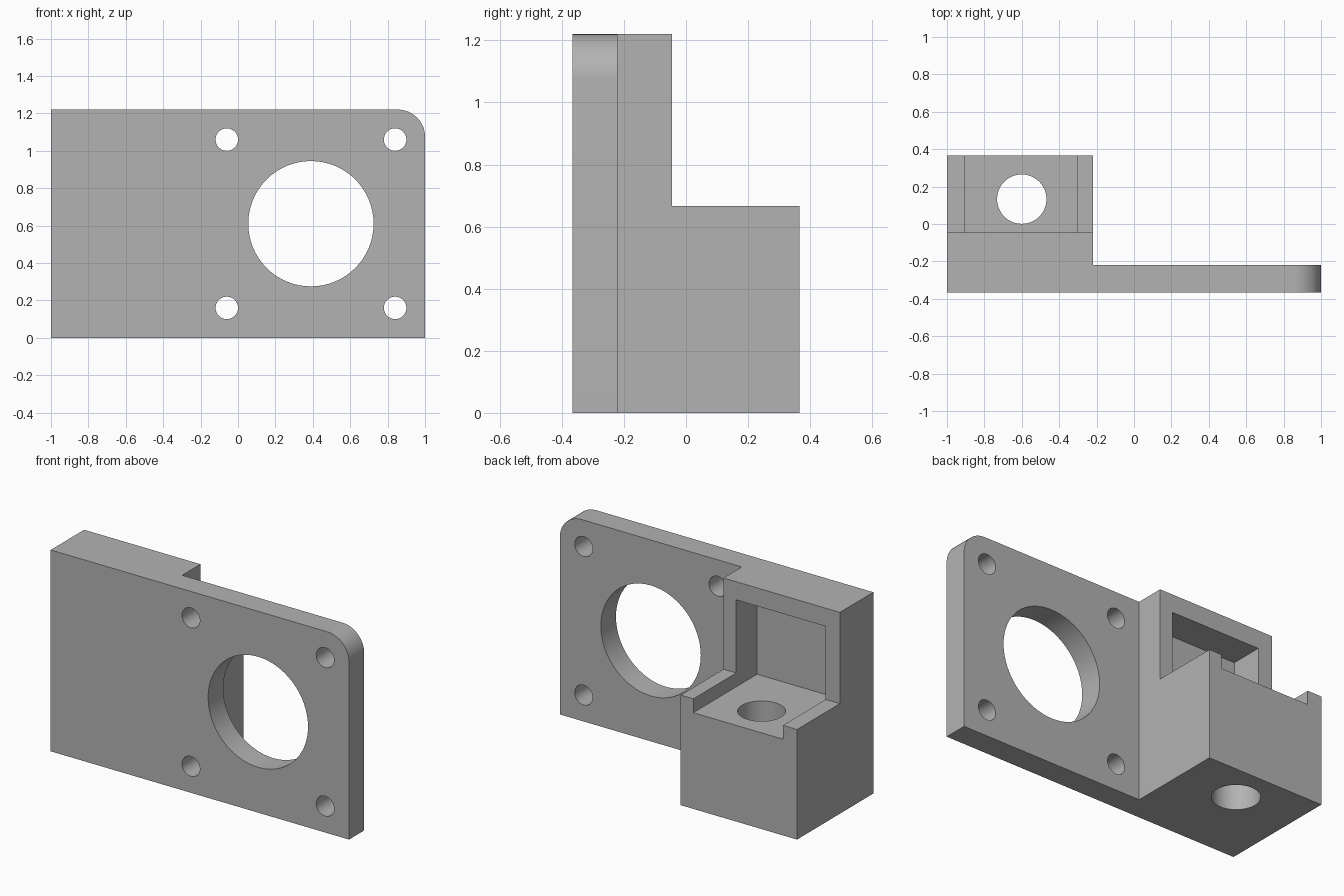
import bpy, bmesh, math
from mathutils import Matrix, Vector

if "Cube" in bpy.data.objects:
    bpy.data.objects.remove(bpy.data.objects["Cube"], do_unlink=True)

LEFT, RIGHT, FRONT, BACK, TOP = -1.0, 1.0, -0.365, 0.365, 1.22
BLOCK_X, PLATE_Y = -0.22, -0.22      # where the thick block and thin plate meet
STEP_Y, STEP_Z = -0.045, 0.667       # step at the back of the block

grey = bpy.data.materials.new("plain grey")
grey.use_nodes = True
colour = (0.45, 0.45, 0.45, 1)
grey.diffuse_color = colour
grey.node_tree.nodes["Principled BSDF"].inputs["Base Color"].default_value = colour


def finish(name, bm):
    bmesh.ops.recalc_face_normals(bm, faces=bm.faces)
    mesh = bpy.data.meshes.new(name)
    bm.to_mesh(mesh)
    bm.free()
    mesh.materials.append(grey)
    obj = bpy.data.objects.new(name, mesh)
    bpy.context.collection.objects.link(obj)
    return obj


def box(name, low, high):
    low, high = Vector(low), Vector(high)
    bm = bmesh.new()
    place = Matrix.Translation((low + high) / 2) @ Matrix.Diagonal((*(high - low), 1))
    bmesh.ops.create_cube(bm, size=1, matrix=place)
    return finish(name, bm)


def cylinder(name, centre, radius, length, turn=0):
    bm = bmesh.new()
    place = Matrix.Translation(centre) @ Matrix.Rotation(turn, 4, 'X')
    bmesh.ops.create_cone(bm, cap_ends=True, segments=64, radius1=radius,
                          radius2=radius, depth=length, matrix=place)
    return finish(name, bm)


# L-shaped body with one rounded upper corner on the plate
bm = bmesh.new()
outline = [(LEFT, FRONT), (RIGHT, FRONT), (RIGHT, PLATE_Y),
           (BLOCK_X, PLATE_Y), (BLOCK_X, BACK), (LEFT, BACK)]
base = bm.faces.new([bm.verts.new((x, y, 0)) for x, y in outline])
raised = bmesh.ops.extrude_face_region(bm, geom=[base])["geom"]
bmesh.ops.translate(bm, vec=(0, 0, TOP),
                    verts=[v for v in raised if isinstance(v, bmesh.types.BMVert)])
corner = [e for e in bm.edges
          if all(v.co.x > 0.99 and v.co.z > 1.2 for v in e.verts)]
bmesh.ops.bevel(bm, geom=corner, offset=0.145, segments=16, profile=0.5, affect='EDGES')
body = finish("motor_mount_bracket", bm)

# Step and pocket in the block, with a vertical hole through its floor
cutters = [
    box("step_cutter", (-1.2, STEP_Y, STEP_Z), (0, 0.6, 1.5)),
    box("pocket_cutter", (-0.905, -0.245, 0.583), (-0.305, 0.6, 1.11)),
    cylinder("floor_hole_cutter", (-0.6, 0.133, 0.2), 0.132, 1),
]

# Large opening and four screw holes through the plate
cutters.append(cylinder("opening_cutter", (0.39, FRONT, 0.61), 0.335, 0.6, math.pi / 2))
for x in (-0.06, 0.84):
    for z in (0.16, 1.06):
        cutters.append(cylinder("screw_hole_cutter", (x, FRONT, z), 0.06, 0.6, math.pi / 2))

bpy.ops.object.select_all(action='DESELECT')
body.select_set(True)
bpy.context.view_layer.objects.active = body
for cutter in cutters:
    cutter.hide_render = True
    cut = body.modifiers.new(cutter.name, 'BOOLEAN')
    cut.operation, cut.solver, cut.object = 'DIFFERENCE', 'EXACT', cutter
    bpy.ops.object.modifier_apply(modifier=cut.name)
    bpy.data.objects.remove(cutter, do_unlink=True)

bpy.ops.object.shade_smooth_by_angle(angle=math.radians(30))
